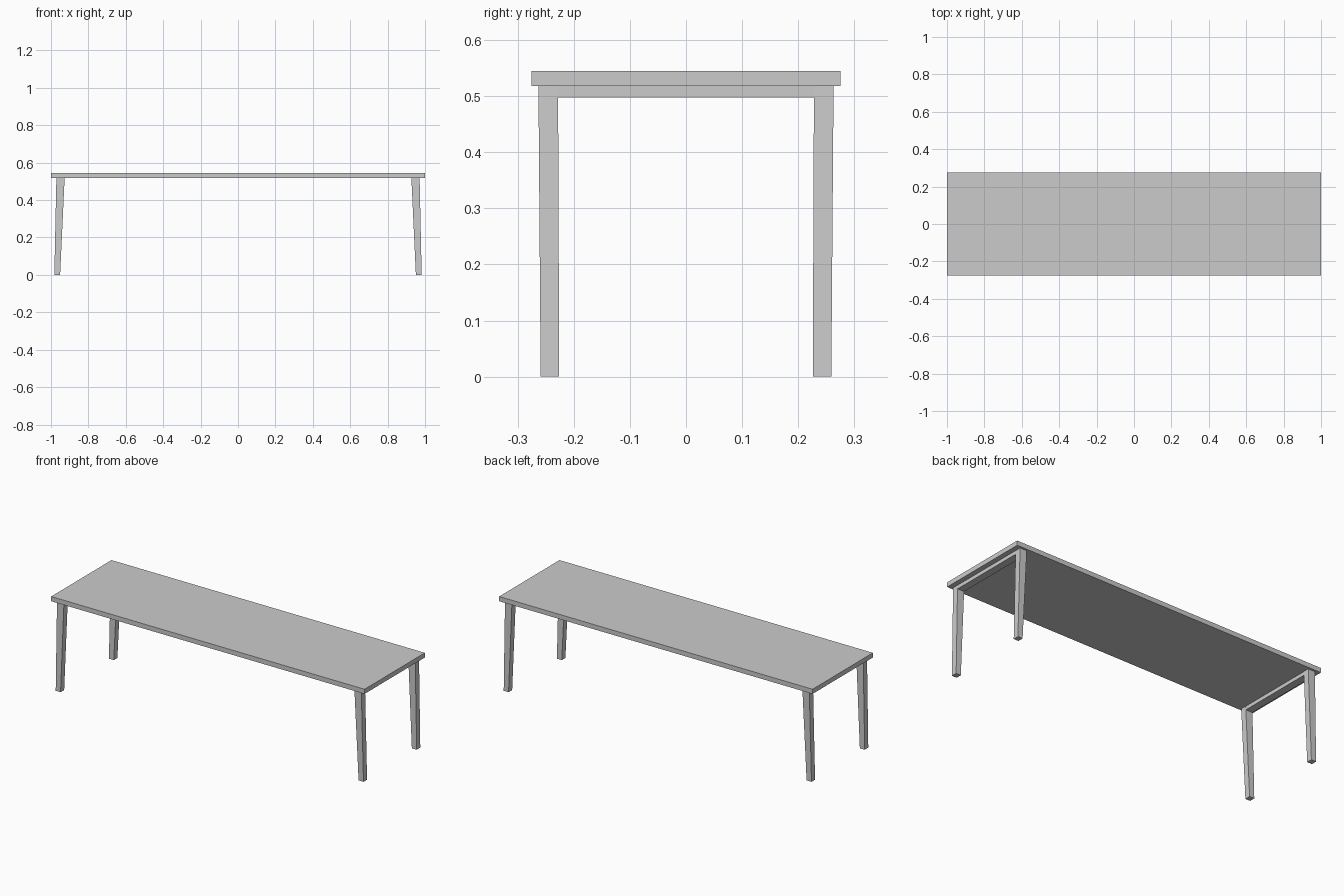
import bpy
import bmesh

cube = bpy.data.objects.get("Cube")
if cube:
    bpy.data.objects.remove(cube, do_unlink=True)

# Single grey finish
grey = bpy.data.materials.new("light_grey")
grey.use_nodes = True
COLOUR = (0.6, 0.6, 0.6, 1)
grey.diffuse_color = COLOUR
grey.node_tree.nodes["Principled BSDF"].inputs["Base Color"].default_value = COLOUR


def tapered_box(name, bottom, top, z0, z1):
    """Box whose bottom and top rectangles (x0, x1, y0, y1) may differ."""
    bm = bmesh.new()
    bmesh.ops.create_cube(bm, size=1)
    for v in bm.verts:
        x0, x1, y0, y1 = top if v.co.z > 0 else bottom
        v.co = (x1 if v.co.x > 0 else x0,
                y1 if v.co.y > 0 else y0,
                z1 if v.co.z > 0 else z0)
    bmesh.ops.recalc_face_normals(bm, faces=bm.faces)
    mesh = bpy.data.meshes.new(name)
    bm.to_mesh(mesh)
    bm.free()
    mesh.materials.append(grey)
    obj = bpy.data.objects.new(name, mesh)
    bpy.context.collection.objects.link(obj)
    return obj


def mirrored(rect, sx, sy):
    x0, x1, y0, y1 = rect
    return (*sorted((sx * x0, sx * x1)), *sorted((sy * y0, sy * y1)))


TOP_Z, UNDER_Z, RAIL_Z = 0.545, 0.518, 0.497
LEG_FOOT = (0.951, 0.982, 0.226, 0.259)
LEG_HEAD = (0.927, 0.971, 0.228, 0.263)

# Table top
slab = (-1, 1, -0.275, 0.275)
tapered_box("table_top", slab, slab, UNDER_Z, TOP_Z)

# Splayed, tapered legs and the rail joining each end pair
for side, sx in (("left", 1), ("right", -1)):
    for end, sy in (("front", -1), ("back", 1)):
        tapered_box(f"{end}_{side}_leg", mirrored(LEG_FOOT, sx, sy),
                    mirrored(LEG_HEAD, sx, sy), 0, UNDER_Z)
    rail = mirrored((0.928, 0.971, -0.228, 0.228), sx, 1)
    tapered_box(f"{side}_end_rail", rail, rail, RAIL_Z, UNDER_Z)
